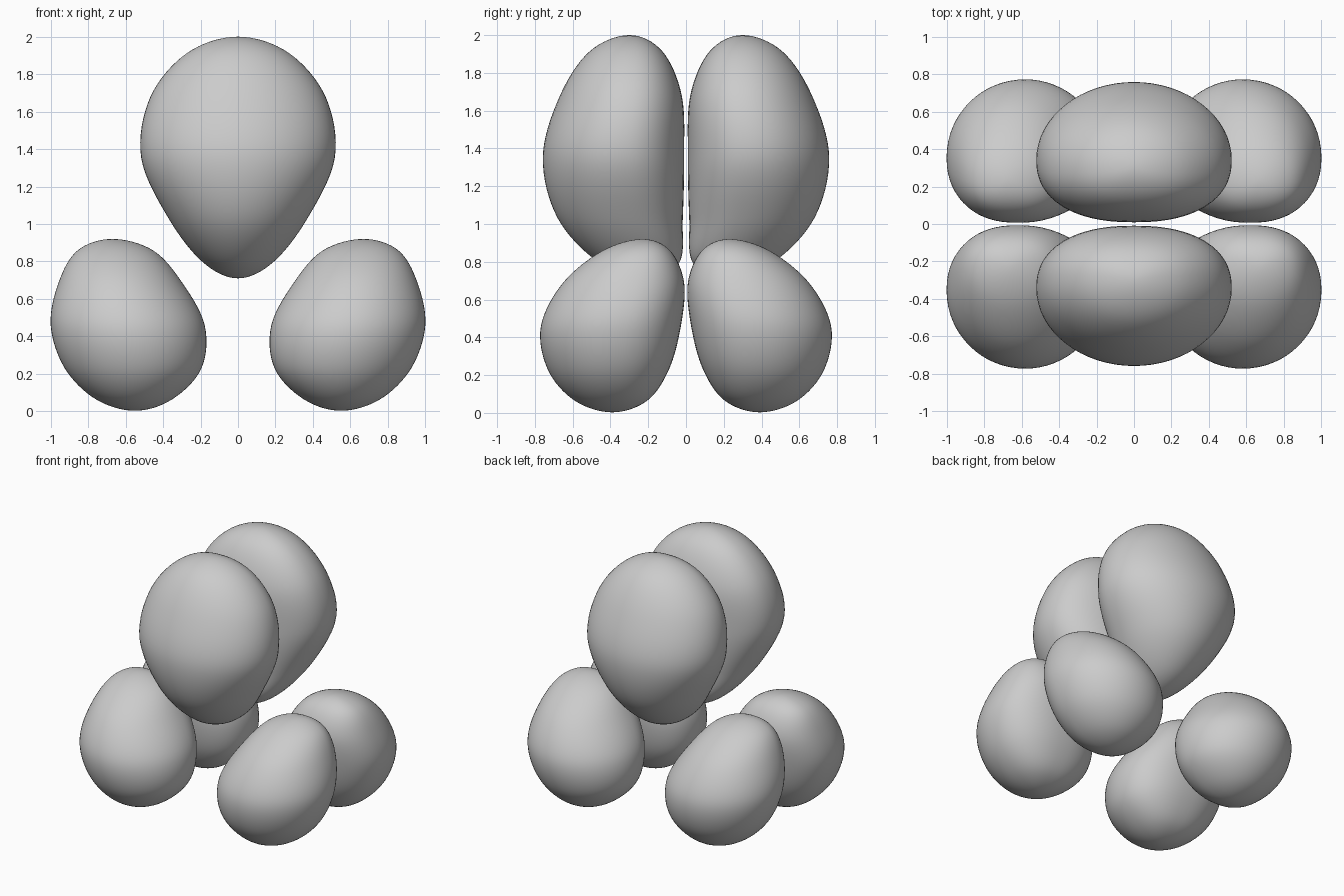
import bpy, bmesh, math

if "Cube" in bpy.data.objects:
    bpy.data.objects.remove(bpy.data.objects["Cube"])

# Each row: z, x min, x max, y min, y max of a horizontal section, top to bottom
UPPER = [
    (2.00, 0, 0, .30, .30),
    (1.914, -.27, .27, .125, .51),
    (1.678, -.468, .468, .022, .668),
    (1.355, -.517, .517, .010, .758),
    (1.032, -.372, .372, .017, .68),
    (.796, -.188, .188, .035, .46),
    (.71, 0, 0, .20, .20),
]
LOWER = [
    (.92, .67, .67, .23, .23),
    (.86, .455, .855, .085, .44),
    (.69, .30, .957, .010, .65),
    (.46, .178, 1.0, .027, .768),
    (.23, .195, .925, .09, .732),
    (.065, .35, .76, .205, .59),
    (.003, .55, .55, .39, .39),
]
SEG, STEPS = 64, 8


def swap(r):
    return (r[0], r[2], r[1], r[4], r[3])


def spline(rows):
    """Smooth sections; rows are mirrored past both poles so the ends stay round."""
    ext = [swap(rows[1])] + rows + [swap(rows[-2])]
    out = []
    for i in range(1, len(ext) - 2):
        for s in range(STEPS):
            t = s / STEPS
            out.append([.5 * (2 * b + (c - a) * t + (2 * a - 5 * b + 4 * c - d) * t * t
                              + (3 * b - a - 3 * c + d) * t ** 3)
                        for a, b, c, d in zip(*ext[i - 1:i + 3])])
    return out + [list(rows[-1])]


def power(v, n):
    return math.copysign(abs(v) ** (2 / n), v)


def lobe(name, rows, sx, sy):
    bm = bmesh.new()
    secs = spline(rows)

    def pole(s):
        return bm.verts.new((sx * s[1], sy * s[3], s[0]))

    rings = []
    for z, x0, x1, y0, y1 in secs[1:-1]:
        xm, ym = (x0 + x1) / 2, y0 + .45 * (y1 - y0)
        ring = []
        for k in range(SEG):
            a = 2 * math.pi * k / SEG
            c, s = math.cos(a), math.sin(a)
            n = 2 if s >= 0 else 2.3      # flatter on the inner side
            x = xm + (x1 - x0) / 2 * power(c, n)
            y = ym + (y1 - ym if s >= 0 else ym - y0) * power(s, n)
            ring.append(bm.verts.new((sx * x, sy * y, z)))
        rings.append(ring)
    top, bottom = pole(secs[0]), pole(secs[-1])
    for k in range(SEG):
        j = (k + 1) % SEG
        bm.faces.new((top, rings[0][k], rings[0][j]))
        bm.faces.new((bottom, rings[-1][j], rings[-1][k]))
        for a, b in zip(rings, rings[1:]):
            bm.faces.new((a[k], b[k], b[j], a[j]))
    bmesh.ops.recalc_face_normals(bm, faces=bm.faces)
    for f in bm.faces:
        f.smooth = True
    me = bpy.data.meshes.new(name)
    bm.to_mesh(me)
    bm.free()
    bpy.context.collection.objects.link(bpy.data.objects.new(name, me))


# One large upper lobe and two small lower lobes on each side of y = 0
for sy, side in ((-1, "front"), (1, "back")):
    lobe(f"upper_lobe_{side}", UPPER, 1, sy)
    lobe(f"lower_lobe_{side}_right", LOWER, 1, sy)
    lobe(f"lower_lobe_{side}_left", LOWER, -1, sy)
